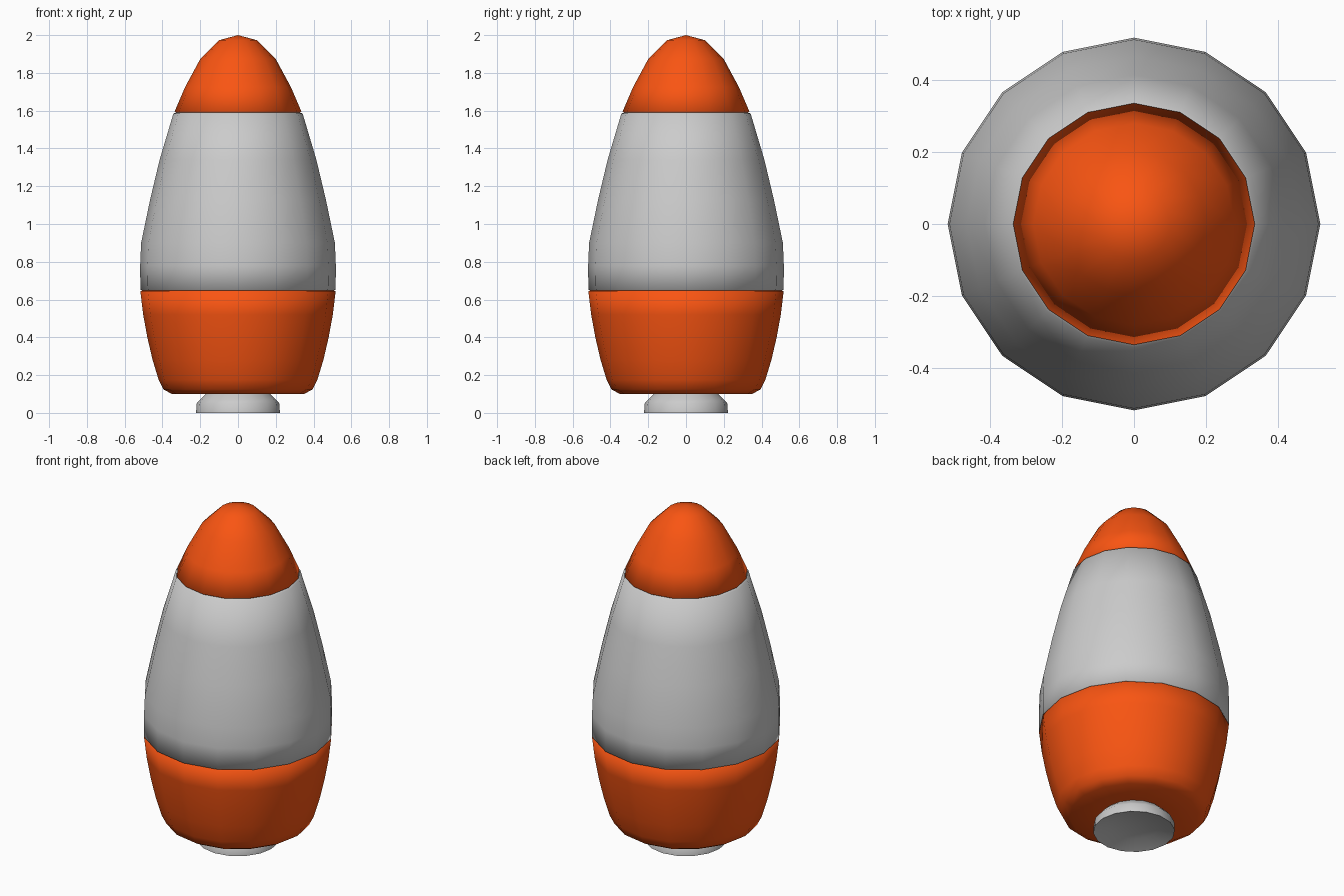
import bpy
import math

if "Cube" in bpy.data.objects:
    bpy.data.objects.remove(bpy.data.objects["Cube"])

SIDES = 16

orange = bpy.data.materials.new("orange_paint")
orange.diffuse_color = (0.95, 0.09, 0.006, 1)
orange.use_nodes = True
orange.node_tree.nodes["Principled BSDF"].inputs["Base Color"].default_value = orange.diffuse_color


def lathe(name, profile, material=None, sharp_angle=None):
    """Revolve (radius, z) points about z; radius 0 makes a pole."""
    verts, faces, rings = [], [], []
    for r, z in profile:
        start = len(verts)
        if r == 0:
            verts.append((0, 0, z))
            rings.append([start] * SIDES)
        else:
            for i in range(SIDES):
                a = 2 * math.pi * i / SIDES
                verts.append((r * math.cos(a), r * math.sin(a), z))
            rings.append(list(range(start, start + SIDES)))
    for low, high in zip(rings, rings[1:]):
        for i in range(SIDES):
            j = (i + 1) % SIDES
            quad = [low[i], low[j], high[j], high[i]]
            faces.append(list(dict.fromkeys(quad)))
    mesh = bpy.data.meshes.new(name)
    mesh.from_pydata(verts, [], faces)
    obj = bpy.data.objects.new(name, mesh)
    bpy.context.collection.objects.link(obj)
    if material:
        mesh.materials.append(material)
    mesh.shade_smooth()
    if sharp_angle:
        mesh.set_sharp_from_angle(angle=math.radians(sharp_angle))
    return obj


# Exhaust nozzle with a shallow hollow underside
lathe("nozzle", [(0, 0.04), (0.13, 0.03), (0.222, 0), (0.219, 0.05),
                 (0.2, 0.072), (0.17, 0.10)], sharp_angle=50)

# Orange lower hull, closed underneath
lathe("lower_hull", [(0.16, 0.10), (0.35, 0.10), (0.395, 0.125), (0.42, 0.175),
                     (0.452, 0.28), (0.48, 0.40), (0.502, 0.52),
                     (0.517, 0.645), (0.505, 0.648)], orange)

# Grey middle hull
lathe("middle_hull", [(0.505, 0.648), (0.517, 0.652), (0.518, 0.78), (0.513, 0.90),
                      (0.465, 1.13), (0.415, 1.34), (0.342, 1.585),
                      (0.325, 1.59)])

# Orange nose cone
lathe("nose_cone", [(0.325, 1.588), (0.336, 1.595), (0.28, 1.725), (0.2, 1.873),
                    (0.1, 1.973), (0, 2.0)], orange)
